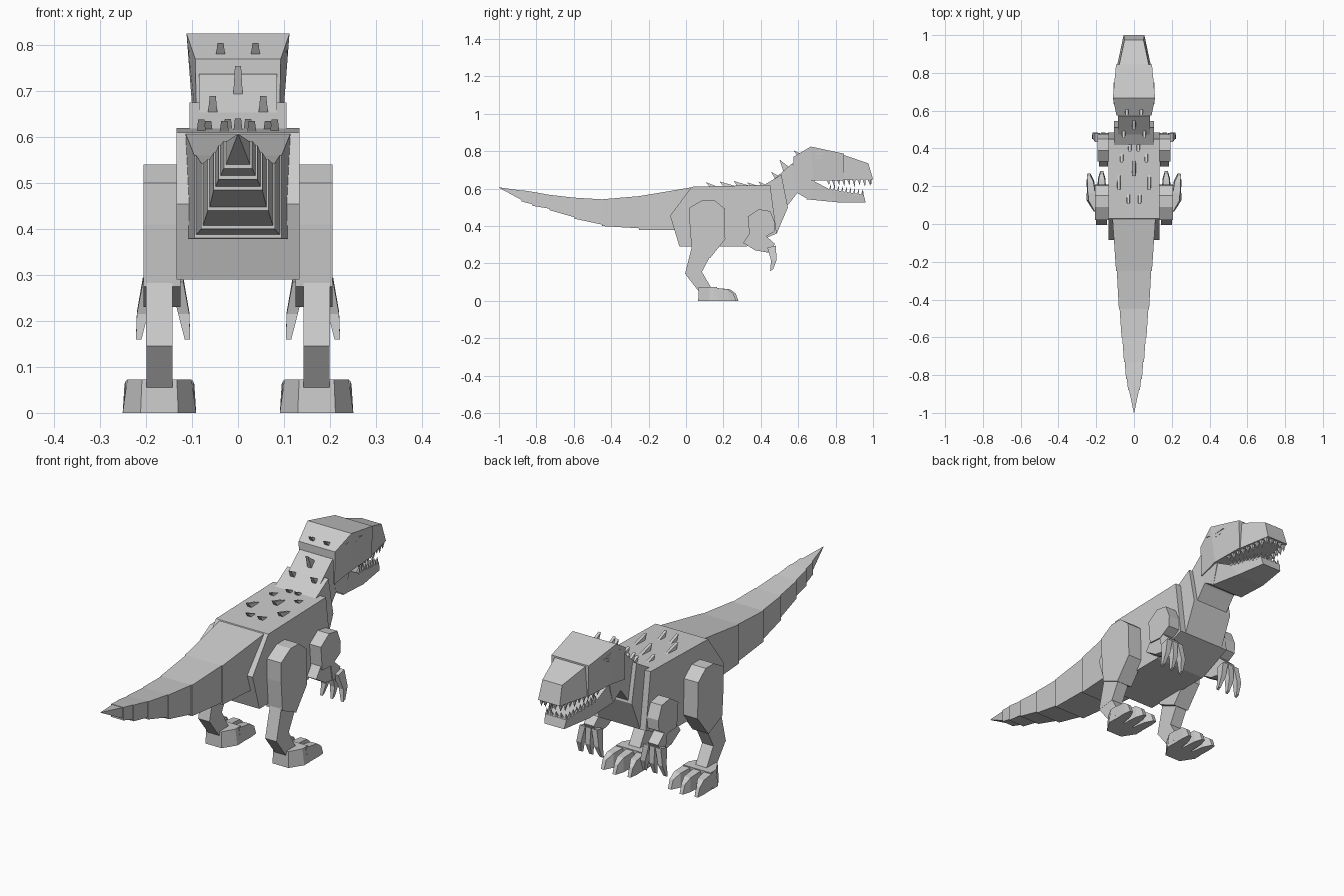
import bpy, bmesh
from mathutils import Vector

cube = bpy.data.objects.get("Cube")
if cube:
    bpy.data.objects.remove(cube, do_unlink=True)

hide = bpy.data.materials.new("grey_hide")
hide.use_nodes = True
hide.diffuse_color = (0.6, 0.6, 0.6, 1)
hide.node_tree.nodes["Principled BSDF"].inputs["Base Color"].default_value = (0.6, 0.6, 0.6, 1)


def finish(name, bm):
    bmesh.ops.recalc_face_normals(bm, faces=bm.faces)
    mesh = bpy.data.meshes.new(name)
    bm.to_mesh(mesh)
    bm.free()
    mesh.materials.append(hide)
    obj = bpy.data.objects.new(name, mesh)
    bpy.context.collection.objects.link(obj)
    return obj


def add_rings(bm, rings):
    """Skin a chain of equal rings and cap both ends."""
    rows = [[bm.verts.new(p) for p in ring] for ring in rings]
    n = len(rows[0])
    for a, b in zip(rows, rows[1:]):
        for i in range(n):
            j = (i + 1) % n
            bm.faces.new((a[i], a[j], b[j], b[i]))
    bm.faces.new(rows[0])
    bm.faces.new(rows[-1])


def section(top, bottom, x=0.0):
    """Four-sided ring from (y, z, half width) at the top and bottom."""
    (yt, zt, wt), (yb, zb, wb) = top, bottom
    return [(x - wt, yt, zt), (x + wt, yt, zt), (x + wb, yb, zb), (x - wb, yb, zb)]


def loft(name, *pairs):
    bm = bmesh.new()
    add_rings(bm, [section(t, b) for t, b in pairs])
    return finish(name, bm)


def slab(name, profile, x0, x1):
    """Side profile of (y, z) extruded across x."""
    bm = bmesh.new()
    add_rings(bm, [[(x, y, z) for y, z in profile] for x in (x0, x1)])
    return finish(name, bm)


def add_spike(bm, base, tip, r):
    """Four-sided pointed cone."""
    base, tip = Vector(base), Vector(tip)
    axis = (tip - base).normalized()
    u = axis.orthogonal().normalized() * r
    v = axis.cross(u)
    ring = [bm.verts.new(base + d) for d in (u, v, -u, -v)]
    top = bm.verts.new(tip)
    for i in range(4):
        bm.faces.new((ring[i], ring[(i + 1) % 4], top))
    bm.faces.new(ring)


# Trunk and neck
slab("body", [(.03, .61), (.45, .62), (.485, .36), (.32, .29), (-.035, .29), (-.085, .455)],
     -.134, .134)
slab("lower_neck", [(.41, .615), (.51, .675), (.545, .50), (.485, .36)], -.105, .105)
slab("upper_neck", [(.47, .65), (.57, .737), (.62, .60), (.59, .57), (.535, .50)], -.085, .085)

# Tail: overlapping tapered segments, each (y, top z, bottom z, half width)
tail = [(.03, .607, .37, .118), (-.25, .56, .38, .095), (-.45, .543, .40, .08),
        (-.6, .552, .44, .066), (-.73, .567, .485, .053), (-.82, .583, .508, .042),
        (-.88, .592, .532, .031)]
for i, (a, b) in enumerate(zip(tail, tail[1:])):
    loft(f"tail_segment_{i + 1}",
         ((a[0], a[1], a[3] - .004), (a[0], a[2] + .008, a[3] - .004)),
         ((b[0], b[1], b[3]), (b[0], b[2], b[3])))
bm = bmesh.new()
add_rings(bm, [section((-.88, .59, .026), (-.88, .54, .026)),
               section((-1, .607, .001), (-1, .605, .001))])
finish("tail_tip", bm)

# Head, snout and jaw
loft("head", ((.575, .77, .093), (.575, .62, .09)),
     ((.667, .825, .112), (.68, .642, .098)),
     ((.845, .787, .095), (.845, .645, .092)))
loft("snout", ((.835, .783, .08), (.835, .645, .09)),
     ((.975, .735, .05), (1, .65, .055)))
loft("cheeks", ((.575, .66, .088), (.59, .58, .085)),
     ((.69, .65, .09), (.655, .542, .085)))
loft("lower_jaw", ((.67, .648, .087), (.645, .543, .085)),
     ((.765, .597, .082), (.81, .527, .074)),
     ((.95, .567, .055), (.96, .527, .05)))

# Teeth along the sides and across the front of both jaws
upper, lower = bmesh.new(), bmesh.new()
for s in (1, -1):
    for i in range(9):
        t = i / 8
        add_spike(upper, (s * (.083 - .034 * t), .76 + .22 * t, .65),
                  (s * (.083 - .034 * t), .765 + .22 * t, .617 - .008 * (i % 2)), .012)
        add_spike(lower, (s * (.075 - .026 * t), .77 + .17 * t, .59 - .03 * t),
                  (s * (.075 - .026 * t), .775 + .17 * t, .625 - .03 * t), .01)
for x in (-.025, 0, .025):
    add_spike(upper, (x, .985, .655), (x, .99, .62), .012)
    add_spike(lower, (x, .942, .562), (x, .947, .595), .01)
finish("upper_teeth", upper)
finish("lower_teeth", lower)

# Back spikes: wedges rising toward the rear, (x, rear y, base z, length, height)
spikes = [(.03, .115, .605, .05, .03), (.08, .19, .605, .085, .033), (0, .265, .605, .09, .036),
          (.065, .335, .605, .06, .03), (.022, .395, .605, .05, .035),
          (.055, .465, .645, .06, .045), (0, .51, .68, .08, .075), (.038, .585, .77, .05, .035)]
bm = bmesh.new()
for x, y, z, length, height in spikes:
    for s in ((1, -1) if x else (1,)):
        w = .011
        add_rings(bm, [section((y - .01, z + height, w * .6), (y + .015, z, w), s * x),
                       section((y + length, z + .006, w * .6), (y + length, z, w), s * x)])
finish("back_spikes", bm)

for side, s in (("left", 1), ("right", -1)):
    # Brow ridge and eye
    slab(side + "_brow", [(.635, .787), (.69, .797), (.75, .782), (.69, .777)], s * .09, s * .108)
    slab(side + "_eye", [(.69, .765), (.71, .772), (.73, .765), (.71, .758)], s * .09, s * .107)

    # Hind leg
    slab(side + "_thigh", [(.02, .50), (.09, .54), (.15, .54), (.205, .495), (.21, .33),
                           (.13, .23), (.03, .275), (.02, .41)], s * .125, s * .206)
    slab(side + "_shin", [(.03, .285), (.13, .24), (.085, .155), (-.005, .145)], s * .142, s * .2)
    slab(side + "_ankle", [(-.005, .145), (.085, .155), (.135, .07), (.065, .055)],
         s * .142, s * .199)

    # Foot with a narrow heel and spread toes
    cx = s * .171
    bm = bmesh.new()
    add_rings(bm, [section((.068, .073, .038), (.065, 0, .041), cx),
                   section((.125, .073, .07), (.125, 0, .08), cx),
                   section((.165, .073, .07), (.165, 0, .08), cx)])
    finish(side + "_foot", bm)
    bm = bmesh.new()
    for k in (-1, 0, 1):
        reach = .28 - .012 * abs(k)
        add_rings(bm, [section((.15, .07, .02), (.15, 0, .025), cx + k * .053),
                       section((reach - .045, .062, .016), (reach - .04, 0, .02), cx + k * .06),
                       section((reach - .015, .04, .009), (reach, 0, .008), cx + k * .068)])
    finish(side + "_toes", bm)

    # Arm
    slab(side + "_shoulder", [(.33, .45), (.39, .49), (.45, .48), (.475, .42), (.472, .37),
                              (.41, .335), (.34, .34)], s * .125, s * .192)
    slab(side + "_upper_arm", [(.34, .36), (.43, .36), (.44, .258), (.37, .27), (.305, .31)],
         s * .138, s * .186)
    slab(side + "_forearm", [(.405, .345), (.425, .35), (.475, .305), (.455, .265), (.42, .262)],
         s * .138, s * .19)

    # Hand with splayed claws
    bm = bmesh.new()
    for k in (-1, 0, 1):
        x = s * .163
        add_rings(bm, [section((.435, .285, .014), (.48, .295, .014), x + k * .03),
                       section((.455, .215, .012), (.485, .22, .012), x + k * .045),
                       section((.45, .16, .006), (.465, .167, .006), x + k * .053)])
    finish(side + "_claws", bm)
